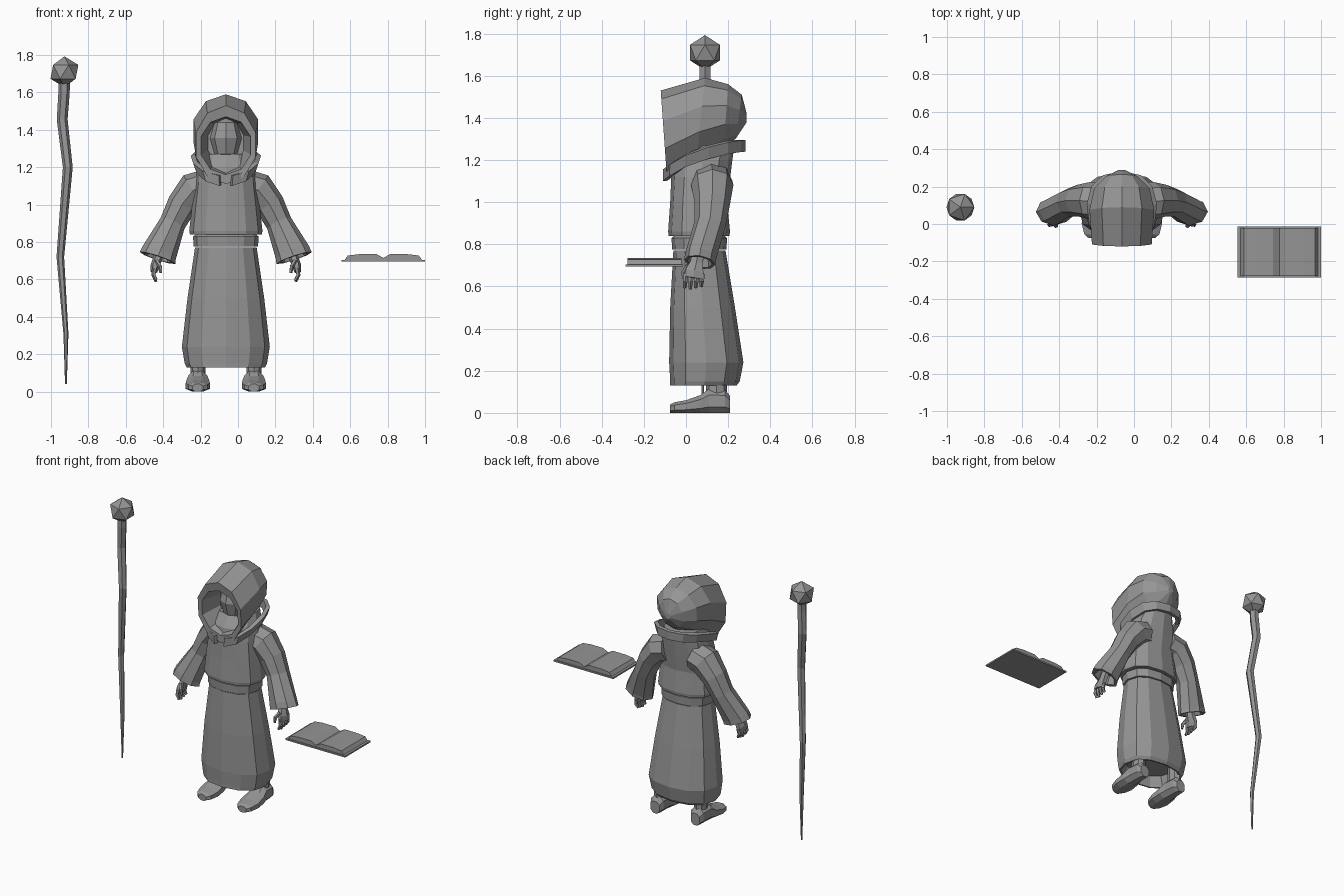
import bpy, bmesh, math
from mathutils import Matrix, Vector

cube = bpy.data.objects.get("Cube")
if cube:
    bpy.data.objects.remove(cube)

grey = bpy.data.materials.new("plain grey")
grey.use_nodes = True
COLOUR = (.3, .3, .3, 1)
grey.diffuse_color = COLOUR
grey.node_tree.nodes["Principled BSDF"].inputs["Base Color"].default_value = COLOUR

BODY_X = -.065


def finish(name, bm, x=BODY_X, mirror=False):
    """Turn the mesh into a flat-shaded object, mirrored for paired parts."""
    bmesh.ops.recalc_face_normals(bm, faces=bm.faces)
    mesh = bpy.data.meshes.new(name)
    bm.to_mesh(mesh)
    bm.free()
    mesh.materials.append(grey)
    obj = bpy.data.objects.new(name, mesh)
    bpy.context.collection.objects.link(obj)
    obj.location.x = x
    if mirror:
        obj.modifiers.new("mirror", "MIRROR").use_mirror_merge = False
    return obj


def loft(name, rings, x=BODY_X, mirror=False):
    """Skin a list of equal-length closed rings and cap both ends."""
    bm = bmesh.new()
    rows = [[bm.verts.new(p) for p in ring] for ring in rings]
    count = len(rows[0])
    for low, high in zip(rows, rows[1:]):
        for i in range(count):
            j = (i + 1) % count
            bm.faces.new((low[i], low[j], high[j], high[i]))
    bm.faces.new(rows[0])
    bm.faces.new(rows[-1])
    return finish(name, bm, x, mirror)


def angles(count, start=0.0):
    return [start + math.tau * i / count for i in range(count)]


def soften(value, power=.85):
    """Push a sine or cosine outwards so that a ring becomes slightly boxy."""
    return math.copysign(abs(value) ** power, value)


def robe_ring(z, half, front=-.075, depth=None):
    """Horizontal ring; its depth follows its width unless given."""
    radius = (depth or half * 1.5) / 2
    return [Vector((half * soften(math.sin(a)), front + radius - radius * soften(math.cos(a)), z))
            for a in angles(12)]


def shrink(ring, factor, shift=(0, 0, 0)):
    """Copy a ring at a smaller size, optionally moved."""
    centre = sum(ring, Vector()) / len(ring)
    return [centre + (p - centre) * factor + Vector(shift) for p in ring]


def tube_rings(path, sides):
    """Rings across a limb through (centre, width, depth) stations."""
    points = [Vector(station[0]) for station in path]
    last = len(points) - 1
    rings = []
    for i, (centre, wide, deep) in enumerate(path):
        along = (points[min(i + 1, last)] - points[max(i - 1, 0)]).normalized()
        across = along.cross(Vector((0, 1, 0))).normalized()
        back = across.cross(along)
        rings.append([points[i] + across * wide * math.cos(a) + back * deep * math.sin(a)
                      for a in angles(sides)])
    return rings


# Robe skirt with a rounded, hollow hem
hem = robe_ring(.13, .21)
loft("robe_skirt", [shrink(hem, .8, (0, 0, .07)), shrink(hem, .94), hem,
                    robe_ring(.15, .22), robe_ring(.24, .235, -.08),
                    robe_ring(.5, .205), robe_ring(.77, .165, -.06)])

# Belt
belt = robe_ring(.775, .172, -.066)
loft("belt", [shrink(belt, .9), belt, shrink(belt, 1.02, (0, 0, .055)), shrink(belt, .9, (0, 0, .07))])

# Robe top overhanging the belt
waist = robe_ring(.84, .192, -.082)
loft("robe_top", [shrink(waist, .8), waist, shrink(waist, 1.02, (0, 0, .02)),
                  robe_ring(1, .18), robe_ring(1.12, .165, -.07, .28),
                  robe_ring(1.2, .15, -.06, .28), robe_ring(1.27, .12, -.01, .24)])

# Flared sleeves with hollow cuffs
sleeve = tube_rings([((.1, .12, 1.1), .09, .1), ((.17, .125, 1.08), .095, .1),
                     ((.235, .125, 1), .08, .085), ((.285, .115, .9), .07, .075),
                     ((.355, .07, .745), .095, .075), ((.365, .065, .715), .1, .075)], 8)
cuff = sleeve[-1]
loft("sleeve", sleeve + [shrink(cuff, .8), shrink(cuff, .55, (-.02, .01, .05))], mirror=True)

# Hands: palm, four curled fingers and a thumb
palm = [((.35, .06, .77), .025, .03), ((.365, .05, .71), .025, .035),
        ((.38, .04, .67), .024, .05), ((.385, .035, .64), .018, .05)]
loft("palm", tube_rings(palm, 6), mirror=True)


def digit(name, base, bend, tip):
    thickness = .012
    path = [(base, thickness, thickness), (bend, thickness, thickness), (tip, .008, .008)]
    loft(name, tube_rings(path, 5), mirror=True)


for i, finger in enumerate(("index", "middle", "ring", "little")):
    y = i * .026
    reach = .588 + .006 * abs(i - 1)
    digit(finger + "_finger", (.38, y, .66), (.387, y - .004, .625), (.372, y - .006, reach))
digit("thumb", (.37, .01, .7), (.352, -.01, .67), (.347, -.012, .635))


# Shoes, flat underneath and rounded above, with ankles
def shoe_ring(y, half, top):
    return [Vector((.15 + half * math.cos(a), y, top * min(max(.5 + .65 * math.sin(a), 0), 1)))
            for a in angles(8, math.pi / 8)]


loft("shoe", [shoe_ring(*r) for r in (
    (-.075, .03, .04), (-.055, .055, .05), (0, .07, .06), (.07, .065, .085),
    (.11, .055, .115), (.185, .05, .11), (.21, .035, .08))], mirror=True)
ankle = [((.15, .145, z), .04, .05) for z in (.05, .12, .24)]
loft("ankle", tube_rings(ankle, 8), mirror=True)


# Hood: rings from the inner lining, over the rim, to the back
def hood_ring(y, half, top, bottom, lean=0):
    middle, height = (top + bottom) / 2, (top - bottom) / 2
    return [Vector((half * math.sin(a), y + lean * math.cos(a), middle + height * math.cos(a)))
            for a in angles(10)]


rim = hood_ring(-.105, .168, 1.53, 1.11, -.015)
loft("hood", [hood_ring(.04, .1, 1.46, 1.2), hood_ring(-.1, .14, 1.47, 1.16, -.01), rim,
              hood_ring(.07, .182, 1.59, 1.2, .02), hood_ring(.19, .155, 1.56, 1.27, .01),
              hood_ring(.25, .09, 1.51, 1.3, .015), hood_ring(.288, .02, 1.42, 1.38)])

# Shadowed face inside the hood
bm = bmesh.new()
bmesh.ops.create_uvsphere(bm, u_segments=8, v_segments=4, radius=1,
                          matrix=Matrix.Translation((0, .04, 1.355)) @ Matrix.Diagonal((.085, .08, .12, 1)))
finish("face", bm)

# Collar band round the neck, dipping to an open V at the front
bm = bmesh.new()
band = []
for i in range(13):
    a = math.radians(8 + i * 344 / 12)
    dip = ((1 + math.cos(a)) / 2) ** 2
    point = Vector((.17 * soften(math.sin(a)), .085 - .185 * soften(math.cos(a)), 1.265 - .14 * dip))
    band.append([bm.verts.new((point.x * flare, point.y, point.z + rise))
                 for flare, rise in ((.92, -.025), (1.04, .03))])
for a, b in zip(band, band[1:]):
    bm.faces.new((a[0], b[0], b[1], a[1]))
collar = finish("collar", bm)
solid = collar.modifiers.new("thickness", "SOLIDIFY")
solid.thickness, solid.offset = .025, 0

# Crooked staff, thinning towards the ground, with a faceted orb
staff = []
for z, bend in ((1.65, 0), (1.6, 0), (1.455, -.01), (1.2, .02), (.72, -.02), (.31, .01), (.04, .01)):
    radius = .024 * math.sqrt(z)
    staff.append(((bend - .93, .09 - bend, z), radius, radius))
loft("staff", tube_rings(staff, 6), x=0)
bm = bmesh.new()
bmesh.ops.create_icosphere(bm, subdivisions=1, radius=.083, matrix=Matrix.Translation((-.928, .09, 1.71)))
finish("staff_orb", bm, x=0)

# Open book: thin cover and a page block with a centre fold
BOOK_X, BOOK_Y = .777, -.15
bm = bmesh.new()
bmesh.ops.create_cube(bm, size=1, matrix=Matrix.Translation((0, BOOK_Y, .7)) @ Matrix.Diagonal((.446, .272, .01, 1)))
finish("book_cover", bm, BOOK_X)
half_page = [(.21, .7), (.19, .728), (.13, .735), (.035, .735)]
page = half_page + [(0, .715)] + [(-x, z) for x, z in reversed(half_page)]
loft("book_pages", [[Vector((x, BOOK_Y + side * .128, z)) for x, z in page] for side in (-1, 1)], BOOK_X)
